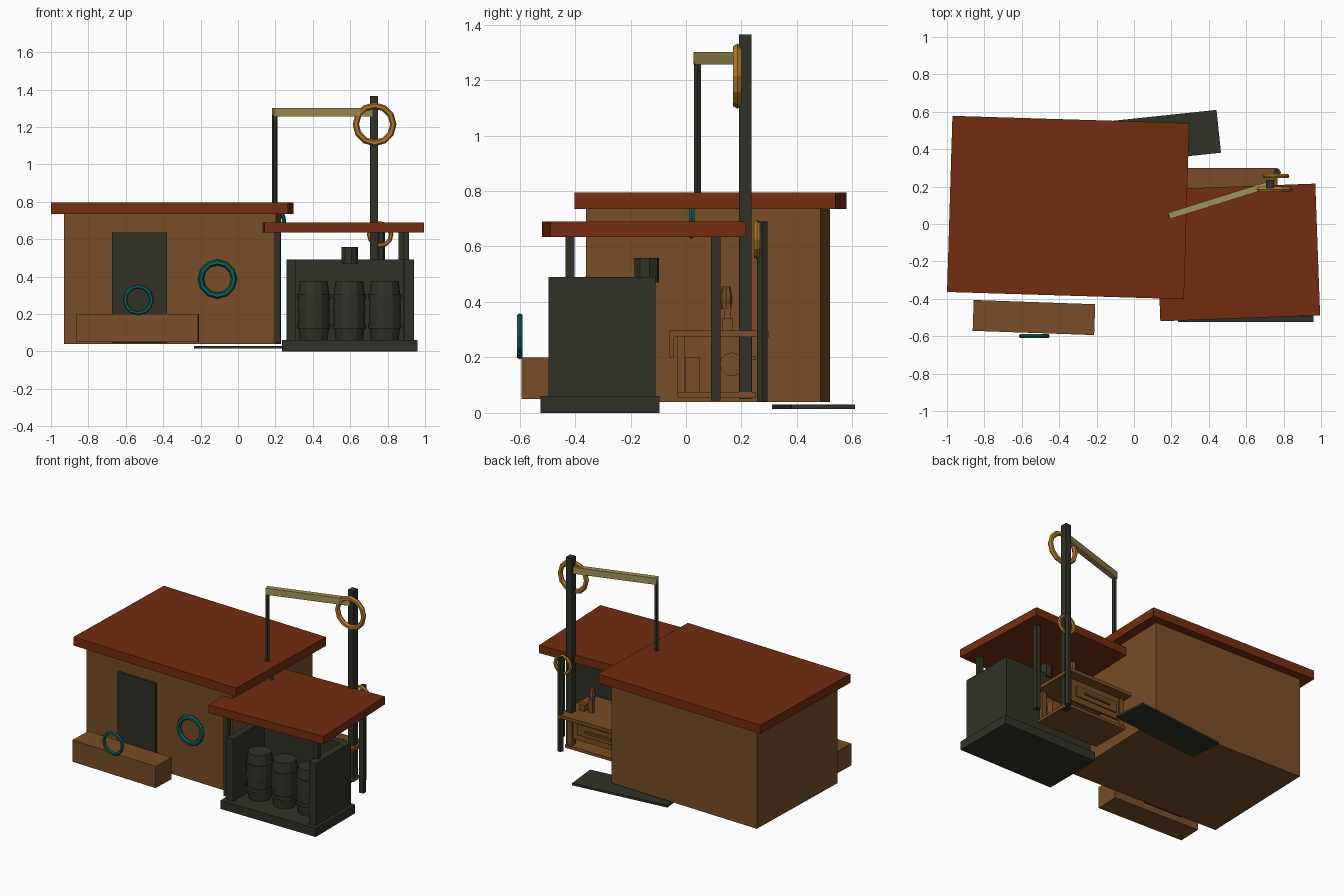
import bpy, bmesh, math
from mathutils import Matrix, Vector

if "Cube" in bpy.data.objects:
    bpy.data.objects.remove(bpy.data.objects["Cube"])


def material(name, rgb):
    m = bpy.data.materials.new(name)
    m.diffuse_color = (*rgb, 1)
    m.use_nodes = True
    m.node_tree.nodes["Principled BSDF"].inputs["Base Color"].default_value = m.diffuse_color
    return m


BROWN = material("brown wood", (0.185, 0.075, 0.020))
RED = material("rust red roof", (0.175, 0.026, 0.005))
DARK = material("dark iron", (0.030, 0.031, 0.020))
GOLD = material("gold brass", (0.44, 0.19, 0.022))
TEAL = material("teal", (0.004, 0.115, 0.105))
KHAKI = material("pale khaki", (0.36, 0.29, 0.095))


def finish(name, bm, mat, loc, rot=(0, 0, 0)):
    bmesh.ops.recalc_face_normals(bm, faces=bm.faces[:])
    me = bpy.data.meshes.new(name)
    bm.to_mesh(me)
    bm.free()
    me.materials.append(mat)
    ob = bpy.data.objects.new(name, me)
    ob.location = loc
    ob.rotation_euler = [math.radians(a) for a in rot]
    bpy.context.collection.objects.link(ob)
    return ob


def box(name, mat, loc, size, turn=0):
    bm = bmesh.new()
    bmesh.ops.create_cube(bm, size=1, matrix=Matrix.Diagonal((*size, 1)))
    return finish(name, bm, mat, loc, (0, 0, turn))


def span(name, mat, x, y, z):
    """Axis-aligned box from (low, high) pairs."""
    return box(name, mat, [(a + b) / 2 for a, b in (x, y, z)], [b - a for a, b in (x, y, z)])


def lathe(name, mat, loc, profile, sides, rot=(0, 0, 0)):
    """Closed solid turned about z from (radius, height) points."""
    bm = bmesh.new()
    rings = [[bm.verts.new((r * math.cos(math.tau * i / sides), r * math.sin(math.tau * i / sides), z))
              for i in range(sides)] for r, z in profile]
    for a, b in zip(rings, rings[1:]):
        for i in range(sides):
            j = (i + 1) % sides
            bm.faces.new((a[i], a[j], b[j], b[i]))
    bm.faces.new(rings[0])
    bm.faces.new(rings[-1])
    return finish(name, bm, mat, loc, rot)


def ring(name, mat, loc, outer, tube, sides=12):
    """Low-poly ring facing the front."""
    bm = bmesh.new()
    n, grid = 6, []
    for i in range(sides):
        a = math.tau * i / sides
        row = []
        for k in range(n):
            b = math.tau * k / n
            r = outer - tube + tube * math.cos(b)
            row.append(bm.verts.new((r * math.cos(a), tube * math.sin(b), r * math.sin(a))))
        grid.append(row)
    for i in range(sides):
        for k in range(n):
            p, q = grid[i], grid[(i + 1) % sides]
            bm.faces.new((p[k], q[k], q[(k + 1) % n], p[(k + 1) % n]))
    return finish(name, bm, mat, loc)


# House
box("house_body", BROWN, (-0.35, 0.08, 0.39), (1.135, 0.845, 0.70), -1.75)
box("house_roof", RED, (-0.352, 0.088, 0.765), (1.267, 0.942, 0.06), -1.75)
box("door", DARK, (-0.527, -0.338, 0.34), (0.295, 0.03, 0.59), -1.75)
box("front_step", BROWN, (-0.535, -0.50, 0.125), (0.65, 0.165, 0.15), -2)
ring("step_ring", TEAL, (-0.533, -0.599, 0.276), 0.083, 0.0115)
ring("wall_ring", TEAL, (-0.11, -0.362, 0.387), 0.105, 0.016)
ring("side_wall_ring", TEAL, (0.175, 0.02, 0.70), 0.083, 0.0115)
box("back_mat", DARK, (0.115, 0.46, 0.022), (0.68, 0.23, 0.015), 6)

# Lean-to roof and its posts
box("shed_roof", RED, (0.555, -0.152, 0.662), (0.855, 0.705, 0.055), 2.1)
for label, x, y in (("front_left", 0.212, -0.418), ("front_right", 0.898, -0.418), ("back_right", 0.875, 0.107)):
    box(label + "_post", DARK, (x, y, 0.345), (0.033, 0.033, 0.60))

# Open-fronted crate with barrels
span("crate_base", DARK, (0.235, 0.96), (-0.525, -0.095), (0, 0.06))
span("crate_left_wall", DARK, (0.26, 0.31), (-0.495, -0.11), (0.06, 0.49))
span("crate_right_wall", DARK, (0.888, 0.94), (-0.495, -0.11), (0.06, 0.49))
span("crate_back_wall", DARK, (0.26, 0.94), (-0.155, -0.11), (0.06, 0.49))
for i in range(3):
    x = 0.405 + 0.19 * i
    lathe(f"barrel_{i + 1}", DARK, (x, -0.34, 0.06),
          [(0.074, 0), (0.083, 0.08), (0.086, 0.16), (0.083, 0.24), (0.074, 0.315)], 12)
    for k, z in enumerate((0.075, 0.235)):
        lathe(f"barrel_{i + 1}_hoop_{k + 1}", DARK, (x, -0.34, 0.06 + z), [(0.089, -0.012), (0.089, 0.012)], 12)
lathe("small_keg", DARK, (0.597, -0.141, 0.47), [(0.045, 0), (0.045, 0.088)], 8, (0, 0, 12))

# Crane: mast, arm, hanging rod and brass rings
span("mast", DARK, (0.706, 0.749), (0.191, 0.236), (0.05, 1.365))
a, b = Vector((0.187, 0.043, 1.278)), Vector((0.727, 0.212, 1.278))
box("crane_arm", KHAKI, (a + b) / 2, ((b - a).length, 0.035, 0.045), math.degrees(math.atan2(b.y - a.y, b.x - a.x)))
lathe("hanging_rod", DARK, (0.196, 0.042, 0.75), [(0.0145, 0), (0.0145, 0.515)], 6)
ring("mast_ring", GOLD, (0.73, 0.185, 1.214), 0.117, 0.017)
lathe("short_pole", DARK, (0.765, 0.275, 0.04), [(0.021, 0), (0.021, 0.65)], 6)
ring("pole_ring", GOLD, (0.76, 0.256, 0.625), 0.071, 0.012)

# Workbench behind the crate
span("bench_top", BROWN, (0.27, 0.767), (-0.06, 0.30), (0.274, 0.297))
span("bench_front_lip", BROWN, (0.27, 0.767), (-0.06, -0.043), (0.20, 0.274))
span("bench_shelf", BROWN, (0.28, 0.75), (-0.03, 0.25), (0.055, 0.075))
for i, x in enumerate((0.30, 0.72)):
    for k, y in enumerate((-0.018, 0.225)):
        box(f"bench_leg_{i + 1}_{k + 1}", BROWN, (x, y, 0.17), (0.035, 0.025, 0.21))
span("bench_back_panel", BROWN, (0.30, 0.72), (0.213, 0.23), (0.12, 0.274))
span("drawer_front", BROWN, (0.34, 0.66), (0.23, 0.238), (0.16, 0.235))
span("drawer_handle", BROWN, (0.40, 0.60), (0.238, 0.25), (0.19, 0.205))
span("shelf_box", BROWN, (0.45, 0.70), (-0.003, 0.05), (0.075, 0.20))
lathe("shelf_roll", BROWN, (0.45, 0.165, 0.175), [(0.043, 0), (0.043, 0.25)], 12, (0, 90, 0))
span("vise_stand", BROWN, (0.60, 0.63), (0.138, 0.163), (0.297, 0.39))
lathe("vise_jaw", BROWN, (0.615, 0.145, 0.375), [(0.018, 0), (0.022, 0.04), (0.016, 0.08)], 8)
span("vise_block", BROWN, (0.655, 0.695), (0.13, 0.17), (0.297, 0.34))
